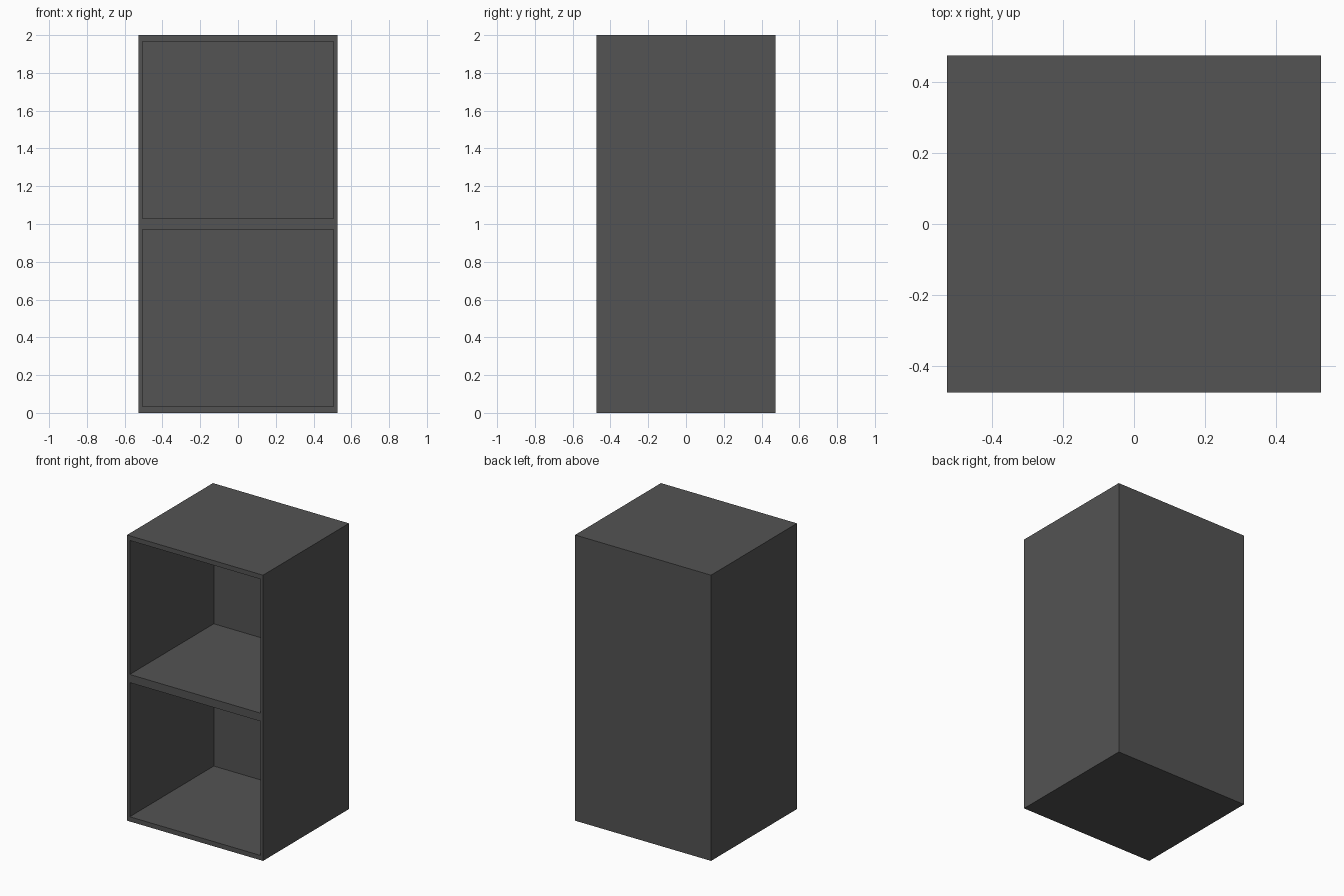
import bpy, bmesh
from mathutils import Vector

if "Cube" in bpy.data.objects:
    bpy.data.objects.remove(bpy.data.objects["Cube"])

W, D, H = 1.053, 0.95, 2.0            # outer size
SIDE, BACK = 0.021, 0.021             # panel thicknesses
OPENINGS = [(0.033, 0.972), (1.029, 1.967)]   # compartment heights (bottom, top)

mat = bpy.data.materials.new("dark_grey")
mat.diffuse_color = (0.087, 0.087, 0.087, 1)
mat.use_nodes = True
mat.node_tree.nodes["Principled BSDF"].inputs["Base Color"].default_value = mat.diffuse_color

# Outer block
bm = bmesh.new()
bmesh.ops.create_cube(bm, size=1)
for v in bm.verts:
    v.co = Vector((v.co.x * W, v.co.y * D, (v.co.z + 0.5) * H))


def cut(co, no):
    bmesh.ops.bisect_plane(bm, geom=bm.verts[:] + bm.edges[:] + bm.faces[:],
                           plane_co=co, plane_no=no)


# Score the outline of the two compartments
for s in (-1, 1):
    cut((s * (W / 2 - SIDE), 0, 0), (1, 0, 0))
for pair in OPENINGS:
    for z in pair:
        cut((0, 0, z), (0, 0, 1))

# Push the compartments in from the front, leaving a thin back panel
bm.normal_update()
holes = []
for f in bm.faces:
    c = f.calc_center_median()
    if f.normal.y < -0.9 and abs(c.x) < W / 2 - SIDE and any(a < c.z < b for a, b in OPENINGS):
        holes.append(f)
res = bmesh.ops.extrude_discrete_faces(bm, faces=holes)
for f in res["faces"]:
    for v in f.verts:
        v.co.y = D / 2 - BACK
bmesh.ops.recalc_face_normals(bm, faces=bm.faces[:])

mesh = bpy.data.meshes.new("open_cabinet")
bm.to_mesh(mesh)
bm.free()
mesh.materials.append(mat)
obj = bpy.data.objects.new("open_cabinet", mesh)
bpy.context.collection.objects.link(obj)
